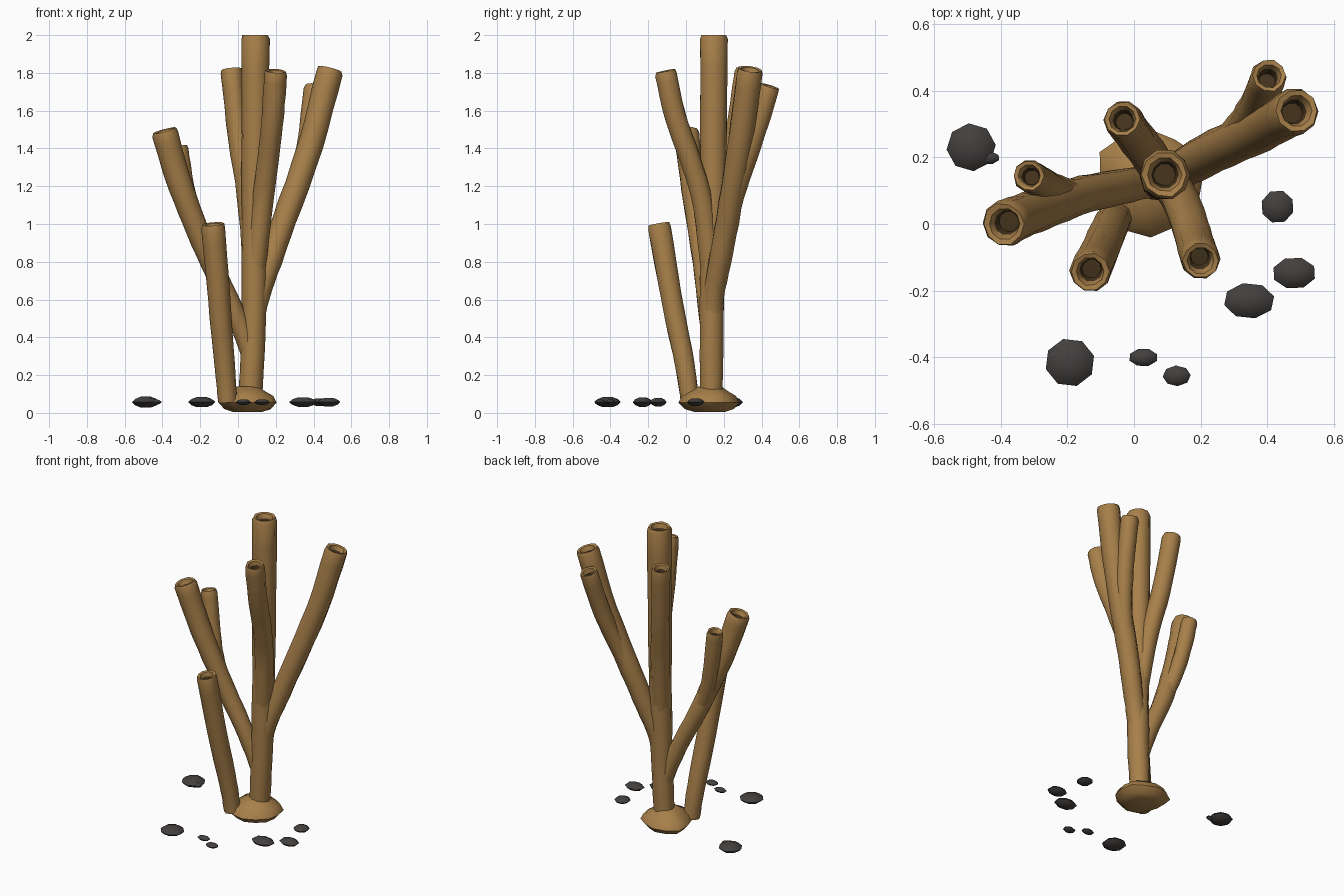
import bpy, bmesh, math, random
from mathutils import Vector

random.seed(4)
if "Cube" in bpy.data.objects:
    bpy.data.objects.remove(bpy.data.objects["Cube"])


def material(name, rgb):
    m = bpy.data.materials.new(name)
    m.use_nodes = True
    m.diffuse_color = (*rgb, 1)
    m.node_tree.nodes["Principled BSDF"].inputs["Base Color"].default_value = (*rgb, 1)
    return m


BROWN = material("tan brown", (0.39, 0.215, 0.068))
HOLLOW = material("dark hollow", (0.06, 0.035, 0.012))
STONE = material("dark stone", (0.055, 0.05, 0.047))


def finish(name, bm, mats, angle=50):
    bmesh.ops.recalc_face_normals(bm, faces=bm.faces)
    mesh = bpy.data.meshes.new(name)
    bm.to_mesh(mesh)
    bm.free()
    for m in mats:
        mesh.materials.append(m)
    obj = bpy.data.objects.new(name, mesh)
    bpy.context.collection.objects.link(obj)
    bpy.ops.object.select_all(action='DESELECT')
    obj.select_set(True)
    bpy.context.view_layer.objects.active = obj
    bpy.ops.object.shade_smooth_by_angle(angle=math.radians(angle))
    return obj


def smooth_path(pts, steps=4):
    """Catmull-Rom curve through the points."""
    p = [2 * pts[0] - pts[1]] + pts + [2 * pts[-1] - pts[-2]]
    out = []
    for i in range(1, len(p) - 2):
        a, b, c, d = p[i - 1:i + 3]
        for k in range(steps):
            t = k / steps
            out.append(0.5 * (2 * b + (c - a) * t + (2 * a - 5 * b + 4 * c - d) * t ** 2
                              + (3 * b - a - 3 * c + d) * t ** 3))
    return out + [pts[-1]]


def loft(bm, rings):
    for a, b in zip(rings, rings[1:]):
        n = len(a)
        for i in range(n):
            bm.faces.new((a[i], a[(i + 1) % n], b[(i + 1) % n], b[i]))


def tube(name, points, r0, r1, sides=10):
    """Slightly lumpy stem with a rounded rim and a hollow end."""
    bm = bmesh.new()
    path = smooth_path([Vector(p) for p in points])
    last = len(path) - 1
    rings = []

    def ring(centre, axis, r, wobble):
        u = Vector((0, 1, 0)).cross(axis).normalized()
        v = axis.cross(u)
        verts = []
        for i in range(sides):
            a = math.tau * i / sides
            rr = r * (1 + random.uniform(-wobble, wobble))
            verts.append(bm.verts.new(centre + rr * (math.cos(a) * u + math.sin(a) * v)))
        rings.append(verts)

    for i, c in enumerate(path):
        axis = (path[min(i + 1, last)] - path[max(i - 1, 0)]).normalized()
        t = i / last
        ring(c - axis * (0.02 if i == last else 0), axis, r0 + (r1 - r0) * t, 0.03)
    # Rounded lip, then the wall and floor of the hollow
    for scale, drop in ((0.9, 0.0), (0.68, 0.004), (0.55, 0.03), (0.45, 0.06)):
        ring(path[-1] - axis * drop, axis, r1 * scale, 0.04)
    loft(bm, rings)
    bm.faces.new(rings[0])
    floor = bm.faces.new(rings[-1])
    floor.material_index = 1
    for f in bm.faces:
        if all(v in rings[-1] or v in rings[-2] for v in f.verts):
            f.material_index = 1
    return finish(name, bm, [BROWN, HOLLOW])


# Stems
tube("trunk", [(.065, .135, .06), (.08, .135, .4), (.088, .14, .8), (.09, .145, 1.3),
               (.092, .148, 2)], .062, .075)
tube("left_branch", [(.08, .135, .45), (.11, .145, .62), (.17, .18, .8), (.245, .22, 1.02),
                     (.385, .285, 1.42), (.488, .34, 1.82)], .055, .07)
tube("left_twig", [(.24, .22, 1.0), (.31, .275, 1.2), (.365, .35, 1.42), (.405, .445, 1.73)],
     .05, .055)
tube("right_branch", [(.07, .135, .3), (-.02, .115, .54), (-.145, .09, .8), (-.235, .06, 1.02),
                      (-.32, .03, 1.25), (-.39, 0, 1.495)], .048, .07)
tube("right_twig", [(-.16, .085, .83), (-.23, .1, 1.0), (-.28, .125, 1.2), (-.315, .145, 1.41)],
     .045, .05)
tube("front_stem", [(-.055, .02, .06), (-.07, -.005, .25), (-.1, -.075, .6), (-.132, -.143, 1.0)],
     .05, .063)
tube("front_branch", [(.09, .13, .75), (.13, .09, 1.1), (.16, .02, 1.35), (.185, -.06, 1.58),
                      (.2, -.11, 1.81)], .055, .06)
tube("back_branch", [(.08, .15, .8), (.05, .2, 1.15), (.005, .26, 1.45), (-.035, .315, 1.82)],
     .055, .058)

# Lumpy root mound
bm = bmesh.new()
rings = []
lumps = [random.uniform(.88, 1.08) for _ in range(12)]
for z, s in ((.005, .5), (.02, .8), (.055, 1), (.09, .88), (.115, .6), (.14, .38)):
    rings.append([])
    for i, lump in enumerate(lumps):
        a = math.tau * i / 12
        rings[-1].append(bm.verts.new((.05 + .165 * s * lump * math.cos(a),
                                       .13 + .16 * s * lump * math.sin(a), z)))
loft(bm, rings)
bm.faces.new(rings[0])
bm.faces.new(rings[-1])
finish("root_mound", bm, [BROWN], 60)

# Scattered flat stones: x, y, half width, half depth, half height
stones = [(-.488, .23, .074, .072, .029), (-.44, .198, .038, .02, .014), (.43, .052, .05, .05, .02),
          (.48, -.147, .066, .048, .023), (.345, -.23, .077, .054, .025),
          (-.192, -.415, .075, .073, .027), (.028, -.4, .044, .027, .015),
          (.128, -.455, .042, .031, .015)]
for n, (x, y, sx, sy, sz) in enumerate(stones, 1):
    bm = bmesh.new()
    # Wide belt between two smaller faceted caps
    turn = random.uniform(0, 1)
    rings = []
    for h, s in ((-1, .35), (-.6, .75), (0, 1), (.6, .75), (1, .35)):
        rings.append([bm.verts.new((x + sx * s * math.cos(turn + math.tau * i / 8),
                                    y + sy * s * math.sin(turn + math.tau * i / 8),
                                    .057 + sz * h)) for i in range(8)])
    loft(bm, rings)
    bm.faces.new(rings[0])
    bm.faces.new(rings[-1])
    finish(f"stone_{n}", bm, [STONE], 40)
